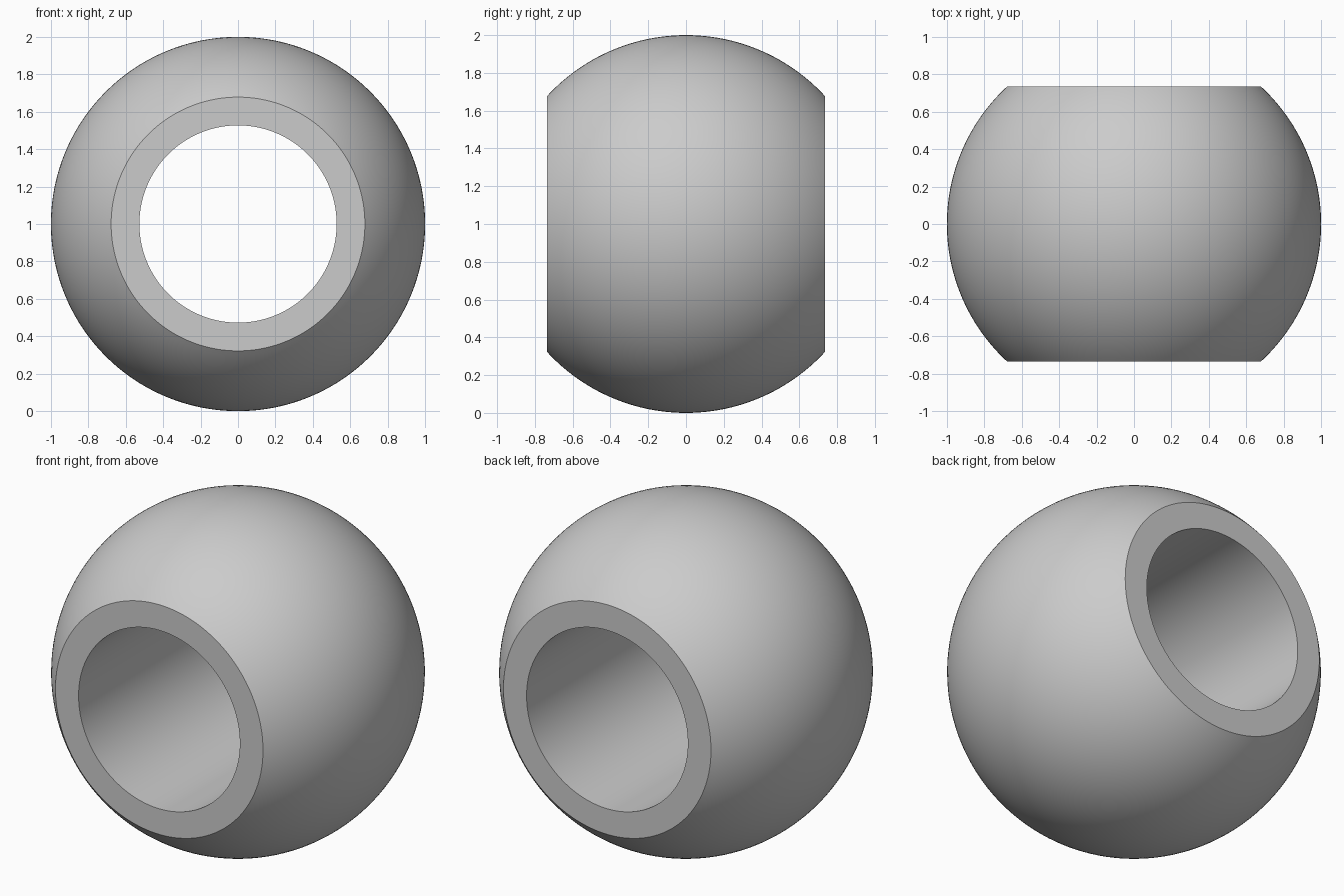
import bpy, bmesh
from math import sin, cos, asin, pi, radians
from mathutils import Vector, Matrix

cube = bpy.data.objects.get("Cube")
if cube:
    bpy.data.objects.remove(cube, do_unlink=True)

RADIUS = 1.0
HALF_WIDTH = 0.735
BORE = 0.527
ARC_STEPS = 48
SEGMENTS = 160

# Plain grey material
grey = bpy.data.materials.new("plain grey")
grey.use_nodes = True
colour = (0.6, 0.6, 0.6, 1.0)
grey.diffuse_color = colour
grey.node_tree.nodes["Principled BSDF"].inputs["Base Color"].default_value = colour

# Cross-section: truncated ball arc, closed by the flat ends and the bore
limit = asin(HALF_WIDTH / RADIUS)
angles = [limit * (2 * i / ARC_STEPS - 1) for i in range(ARC_STEPS + 1)]
profile = [(RADIUS * cos(a), RADIUS * sin(a)) for a in angles]
profile += [(BORE, HALF_WIDTH), (BORE, -HALF_WIDTH)]

# Revolve the cross-section about the y axis
bm = bmesh.new()
rings = []
for s in range(SEGMENTS):
    turn = Matrix.Rotation(2 * pi * s / SEGMENTS, 3, 'Y')
    rings.append([bm.verts.new(turn @ Vector((0, y, r)) + Vector((0, 0, RADIUS)))
                  for r, y in profile])
for s, ring in enumerate(rings):
    following = rings[(s + 1) % SEGMENTS]
    for i in range(len(profile)):
        j = (i + 1) % len(profile)
        bm.faces.new((ring[i], ring[j], following[j], following[i]))
bmesh.ops.recalc_face_normals(bm, faces=bm.faces)

mesh = bpy.data.meshes.new("bored_ball")
bm.to_mesh(mesh)
bm.free()
mesh.materials.append(grey)
ball = bpy.data.objects.new("bored_ball", mesh)
bpy.context.collection.objects.link(ball)

# Smooth surfaces with crisp rims
bpy.ops.object.select_all(action='DESELECT')
ball.select_set(True)
bpy.context.view_layer.objects.active = ball
bpy.ops.object.shade_smooth_by_angle(angle=radians(30))
